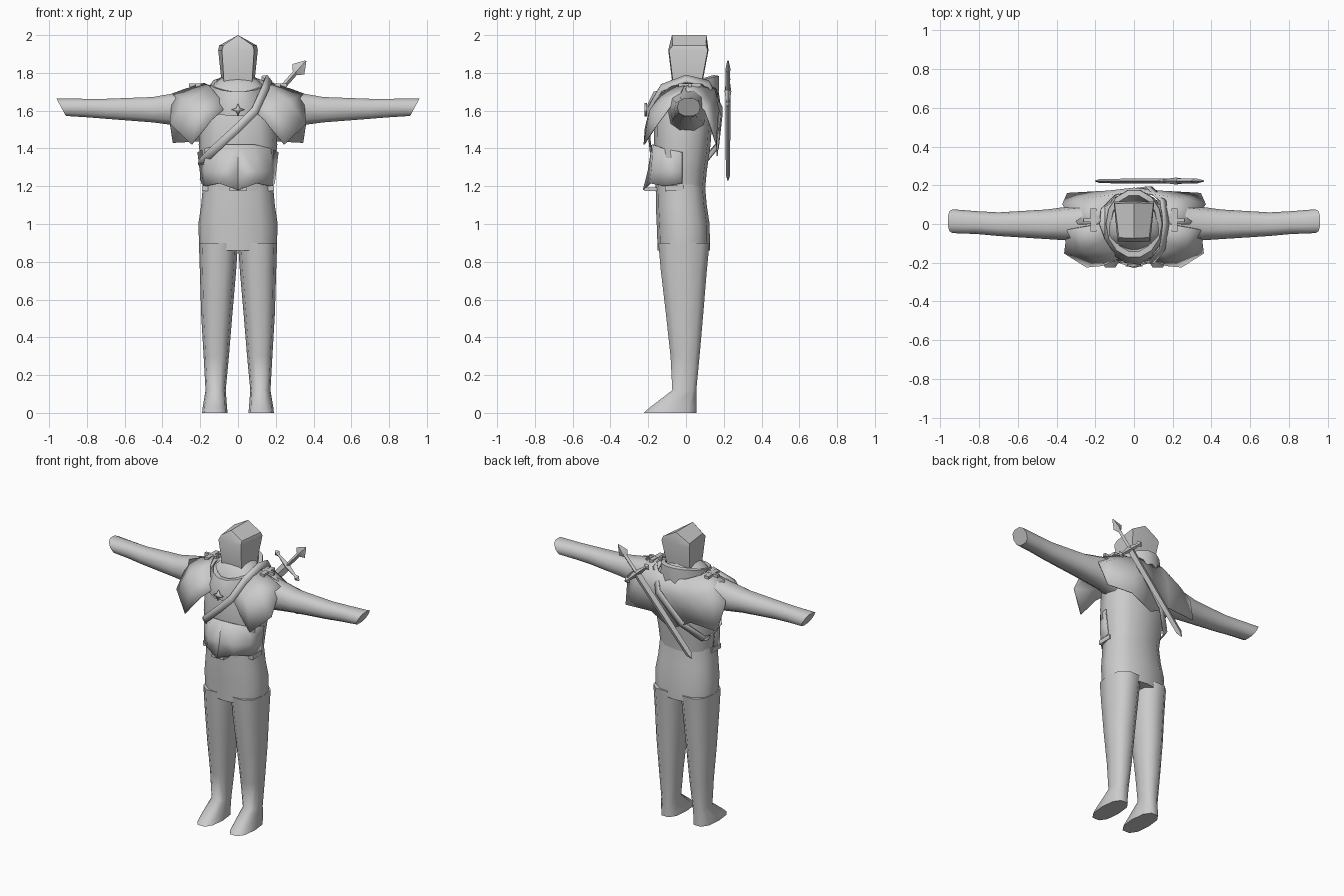
import bpy, bmesh, math
from mathutils import Vector

if "Cube" in bpy.data.objects:
    bpy.data.objects.remove(bpy.data.objects["Cube"])

GREY = bpy.data.materials.new("plain_grey")
GREY.diffuse_color = (0.6, 0.6, 0.6, 1)
GREY.use_nodes = True
GREY.node_tree.nodes["Principled BSDF"].inputs["Base Color"].default_value = GREY.diffuse_color


def finish(name, bm, angle=40, thick=0, mirror=False):
    bmesh.ops.recalc_face_normals(bm, faces=bm.faces)
    me = bpy.data.meshes.new(name)
    bm.to_mesh(me)
    bm.free()
    me.materials.append(GREY)
    ob = bpy.data.objects.new(name, me)
    bpy.context.collection.objects.link(ob)
    if thick:
        m = ob.modifiers.new("thickness", 'SOLIDIFY')
        m.thickness, m.offset = thick, 0
    if mirror:
        ob.modifiers.new("mirror", 'MIRROR')
    bpy.ops.object.select_all(action='DESELECT')
    ob.select_set(True)
    bpy.context.view_layer.objects.active = ob
    bpy.ops.object.shade_smooth_by_angle(angle=math.radians(angle))
    return ob


def skin(name, rings, closed=True, caps=True, **kw):
    """Bridge successive rows of points into a surface."""
    bm = bmesh.new()
    rows = [[bm.verts.new(p) for p in r] for r in rings]
    n = len(rows[0])
    for a, b in zip(rows, rows[1:]):
        for i in range(n if closed else n - 1):
            j = (i + 1) % n
            bm.faces.new((a[i], a[j], b[j], b[i]))
    if closed and caps:
        bm.faces.new(rows[0])
        bm.faces.new(rows[-1])
    return finish(name, bm, **kw)


def oval(u0, u1, v0, v1, n=12, power=0.8):
    """Slightly squared oval filling the given bounds."""
    out = []
    for i in range(n):
        t = 2 * math.pi * i / n
        c, s = math.cos(t), math.sin(t)
        c = math.copysign(abs(c) ** power, c)
        s = math.copysign(abs(s) ** power, s)
        out.append(((u0 + u1) / 2 + c * (u1 - u0) / 2, (v0 + v1) / 2 + s * (v1 - v0) / 2))
    return out


# torso: z, half width, front y, back y
skin("torso", [[(x, y, z) for x, y in oval(-w, w, f, b)] for z, w, f, b in [
    (1.17, .18, -.16, .10), (1.28, .192, -.165, .11), (1.42, .208, -.17, .13),
    (1.56, .20, -.17, .14), (1.68, .19, -.13, .13), (1.74, .13, -.10, .11),
    (1.78, .08, -.06, .09)]], angle=60)

# hips above the crotch
skin("hips", [[(x, y, z) for x, y in oval(-w, w, f, b)] for z, w, f, b in [
    (.86, .205, -.15, .127), (1.0, .21, -.155, .125), (1.10, .195, -.16, .11),
    (1.21, .185, -.16, .10)]], angle=60)

# legs and pointed feet: z, inner x, outer x, front y, back y
skin("leg", [[(x, y, z) for x, y in oval(i, o, f, b, 10)] for z, i, o, f, b in [
    (0, .055, .19, -.23, .06), (.03, .058, .187, -.195, .06), (.12, .065, .172, -.075, .057),
    (.30, .048, .182, -.085, .075), (.52, .03, .195, -.11, .095),
    (.75, .01, .202, -.138, .115), (.90, .0, .207, -.152, .13)]], angle=60, mirror=True)

# sleeves with a slanted cuff: top x, bottom x, bottom z, top z, front y, back y
arm = []
for xt, xb, z0, z1, f, b in [
        (.15, .15, 1.48, 1.735, -.10, .11), (.24, .24, 1.505, 1.715, -.09, .10),
        (.34, .34, 1.52, 1.695, -.085, .09), (.45, .45, 1.535, 1.675, -.078, .075),
        (.70, .70, 1.555, 1.665, -.062, .06), (.82, .80, 1.563, 1.665, -.052, .066),
        (.963, .91, 1.57, 1.667, -.047, .076)]:
    arm.append([(xb + (xt - xb) * (z - z0) / (z1 - z0), y, z) for y, z in oval(f, b, z0, z1, 10)])
skin("sleeve", arm, angle=50, mirror=True)

# ridged head covering: z at the sides, z at the middle, front/back half widths, front y, back y
head = []
for z, zm, wf, wb, f, b in [(1.62, 1.62, .06, .07, -.06, .08), (1.76, 1.76, .075, .088, -.07, .085),
                            (1.92, 1.92, .085, .105, -.09, .115), (1.945, 2.0, .078, .10, -.07, .105)]:
    head.append([(-wf, f, z), (0, f - .004, zm), (wf, f, z),
                 (wb, b, z), (0, b + .004, zm), (-wb, b, z)])
hd = skin("head", head[:], caps=False, angle=35)
bm = bmesh.new()
bm.from_mesh(hd.data)
bm.verts.ensure_lookup_table()
t = bm.verts[18:24]
bm.faces.new((t[0], t[1], t[4], t[5]))
bm.faces.new((t[1], t[2], t[3], t[4]))
bmesh.ops.recalc_face_normals(bm, faces=bm.faces)
bm.to_mesh(hd.data)
bm.free()
hd.data.shade_smooth()
bpy.ops.object.shade_smooth_by_angle(angle=math.radians(35))


# rolled cowl, tilted down towards the front: half width, front y, back y, front z, back z
def tilted(w, f, b, zf, zb):
    return [(x, y, zf + (zb - zf) * (y - f) / (b - f)) for x, y in oval(-w, w, f, b, 14, 1)]


skin("cowl", [tilted(*r) for r in [
    (.17, -.205, .175, 1.57, 1.67), (.155, -.21, .18, 1.63, 1.72), (.145, -.175, .178, 1.70, 1.785),
    (.12, -.145, .15, 1.70, 1.79), (.105, -.12, .12, 1.63, 1.72)]], caps=False, angle=50)
skin("chin_wrap", [[(x, y, z) for x, y in oval(-w, w, f, .0, 8)] for z, w, f in [
    (1.62, .045, -.13), (1.66, .05, -.125), (1.70, .048, -.10)]], angle=30)

# short cape: front and back flaps on both shoulders
skin("cape_front", [
    [(.06, -.17, 1.62), (.11, -.14, 1.68), (.15, -.08, 1.73), (.18, 0, 1.745)],
    [(.14, -.205, 1.55), (.20, -.19, 1.60), (.27, -.14, 1.65), (.29, -.02, 1.71)],
    [(.17, -.215, 1.51), (.245, -.222, 1.42), (.36, -.15, 1.53), (.345, -.03, 1.69)]],
    closed=False, thick=.006, mirror=True, angle=50)
skin("cape_back", [
    [(0, .17, 1.70), (.10, .15, 1.72), (.17, .08, 1.74), (.18, 0, 1.745)],
    [(0, .185, 1.60), (.13, .17, 1.60), (.26, .13, 1.65), (.29, 0, 1.71)],
    [(0, .165, 1.36), (.15, .16, 1.44), (.345, .158, 1.43), (.37, .10, 1.60)]],
    closed=False, thick=.006, mirror=True, angle=50)

# vest hem flaring to a point in front
skin("vest_hem", [
    [(0, -.178, 1.42), (.09, -.172, 1.42), (.17, -.12, 1.40), (.212, -.02, 1.38)],
    [(0, -.20, 1.28), (.10, -.182, 1.28), (.175, -.115, 1.28), (.20, -.02, 1.28)],
    [(0, -.226, 1.18), (.10, -.19, 1.215), (.175, -.11, 1.20), (.192, -.02, 1.215)]],
    closed=False, thick=.006, mirror=True, angle=50)


# boxes given by centre and size
def box(name, c, s, mirror=False):
    bm = bmesh.new()
    bmesh.ops.create_cube(bm, size=1)
    for v in bm.verts:
        v.co = Vector([c[i] + v.co[i] * s[i] for i in range(3)])
    return finish(name, bm, mirror=mirror)


box("belt_buckle", (0, -.175, 1.185), (.09, .09, .018))
box("side_pouch", (.165, -.06, 1.19), (.05, .10, .03), mirror=True)
box("shoulder_clip", (.21, .02, 1.735), (.03, .12, .018), mirror=True)
box("shoulder_pin", (.215, .02, 1.735), (.09, .018, .02), mirror=True)

# four-pointed brooch under the cowl
bm = bmesh.new()
star = [bm.verts.new((r * math.sin(k * math.pi / 4), -.213, 1.605 + r * math.cos(k * math.pi / 4)))
        for k, r in enumerate([.035, .013] * 4)]
bm.faces.new(star)
finish("brooch", bm, thick=.014)

# strap across the chest and over the shoulder to the back
path = [(-.195, .03, 1.30), (-.19, -.09, 1.33), (-.12, -.188, 1.40), (0, -.20, 1.51),
        (.09, -.20, 1.60), (.145, -.13, 1.72), (.165, 0, 1.77), (.15, .12, 1.74),
        (.08, .19, 1.60), (-.08, .17, 1.42), (-.185, .08, 1.31)]
skin("chest_strap", [[(x + .014, y, z - .018) for x, y, z in path + path[:1]],
                     [(x - .014, y, z + .018) for x, y, z in path + path[:1]]],
     closed=False, thick=.008, angle=60)

# sheathed sword slung diagonally on the back
tip, end = Vector((-.20, .222, 1.23)), Vector((.36, .222, 1.865))
along = (end - tip).normalized()
side = Vector((-along.z, 0, along.x))
depth = Vector((0, 1, 0))


def bar(name, start, axis, across, stations):
    """Diamond-section bar: distance, half width, half depth."""
    skin(name, [[start + axis * d + across * w, start + axis * d + depth * h,
                 start + axis * d - across * w, start + axis * d - depth * h]
                for d, w, h in stations], angle=30)


bar("sword_blade", tip, along, side, [(0, .004, .002), (.035, .026, .011), (.62, .03, .014)])
bar("sword_grip", tip, along, side, [(.62, .014, .012), (.77, .014, .012)])
bar("sword_pommel", tip, along, side, [(.755, .012, .01), (.785, .042, .014), (.845, .004, .004)])
guard = tip + along * .63
bar("sword_guard", guard, side, along, [
    (-.12, .004, .004), (-.10, .024, .014), (-.08, .010, .010), (0, .022, .018),
    (.08, .010, .010), (.10, .024, .014), (.12, .004, .004)])
